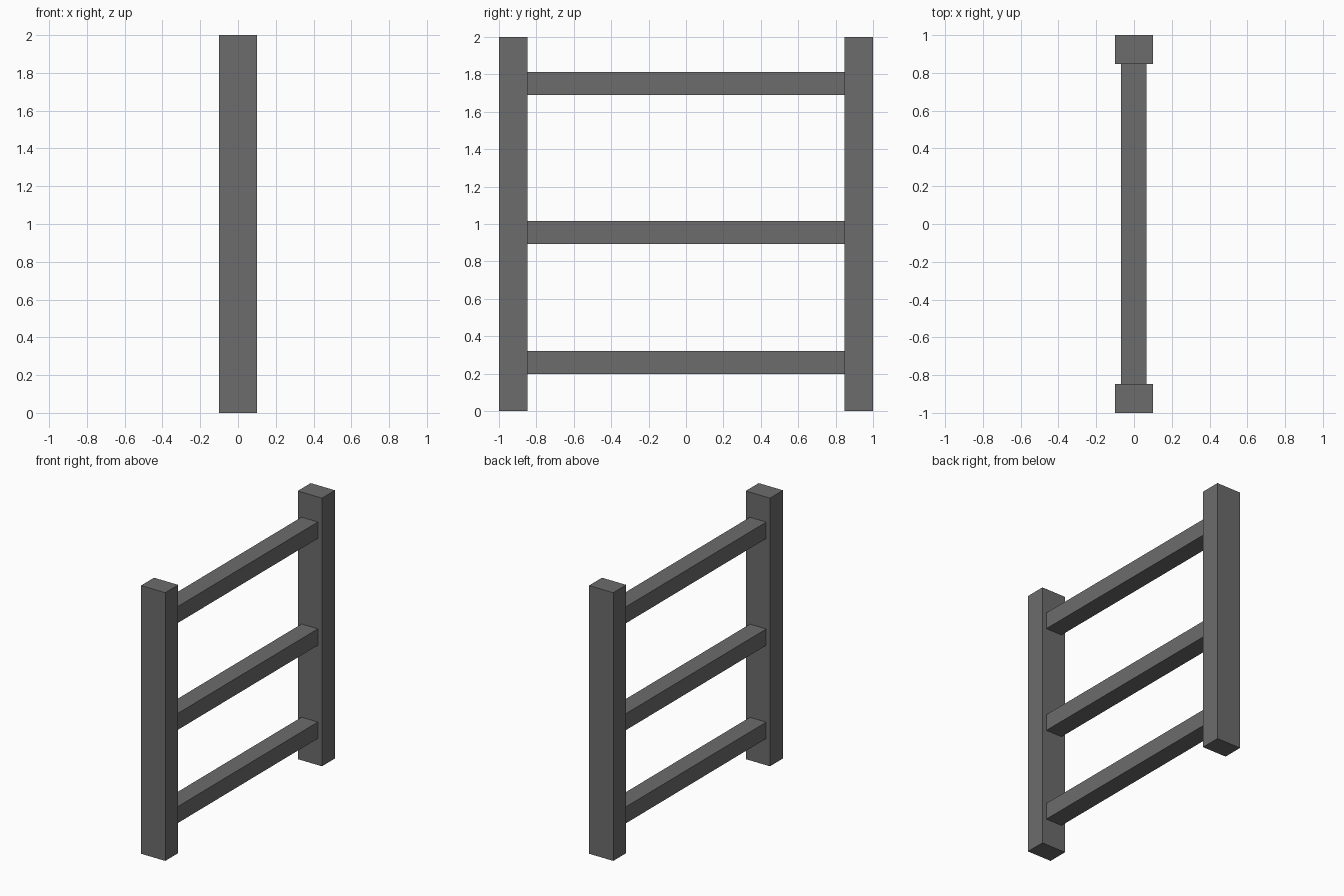
import bpy

if "Cube" in bpy.data.objects:
    bpy.data.objects.remove(bpy.data.objects["Cube"])

# Single dark grey paint
grey = bpy.data.materials.new("dark_grey")
grey.diffuse_color = (0.15, 0.15, 0.15, 1.0)
grey.use_nodes = True
grey.node_tree.nodes["Principled BSDF"].inputs["Base Color"].default_value = grey.diffuse_color


def box(name, lo, hi):
    """Axis-aligned box between two corners."""
    centre = [(a + b) / 2 for a, b in zip(lo, hi)]
    bpy.ops.mesh.primitive_cube_add(size=1, location=centre)
    ob = bpy.context.object
    ob.name = name
    ob.scale = [b - a for a, b in zip(lo, hi)]
    bpy.ops.object.transform_apply(location=False, rotation=False, scale=True)
    ob.data.materials.append(grey)
    return ob


HALF_POST = 0.1      # half depth of the posts in x
INNER = 0.847        # inner face of the posts in y

# Two upright posts
box("front_post", (-HALF_POST, -1, 0), (HALF_POST, -INNER, 2))
box("back_post", (-HALF_POST, INNER, 0), (HALF_POST, 1, 2))

# Three cross rails between the posts
for name, z in (("bottom_rail", 0.198), ("middle_rail", 0.893), ("top_rail", 1.69)):
    box(name, (-0.069, -INNER, z), (0.066, INNER, z + 0.123))
